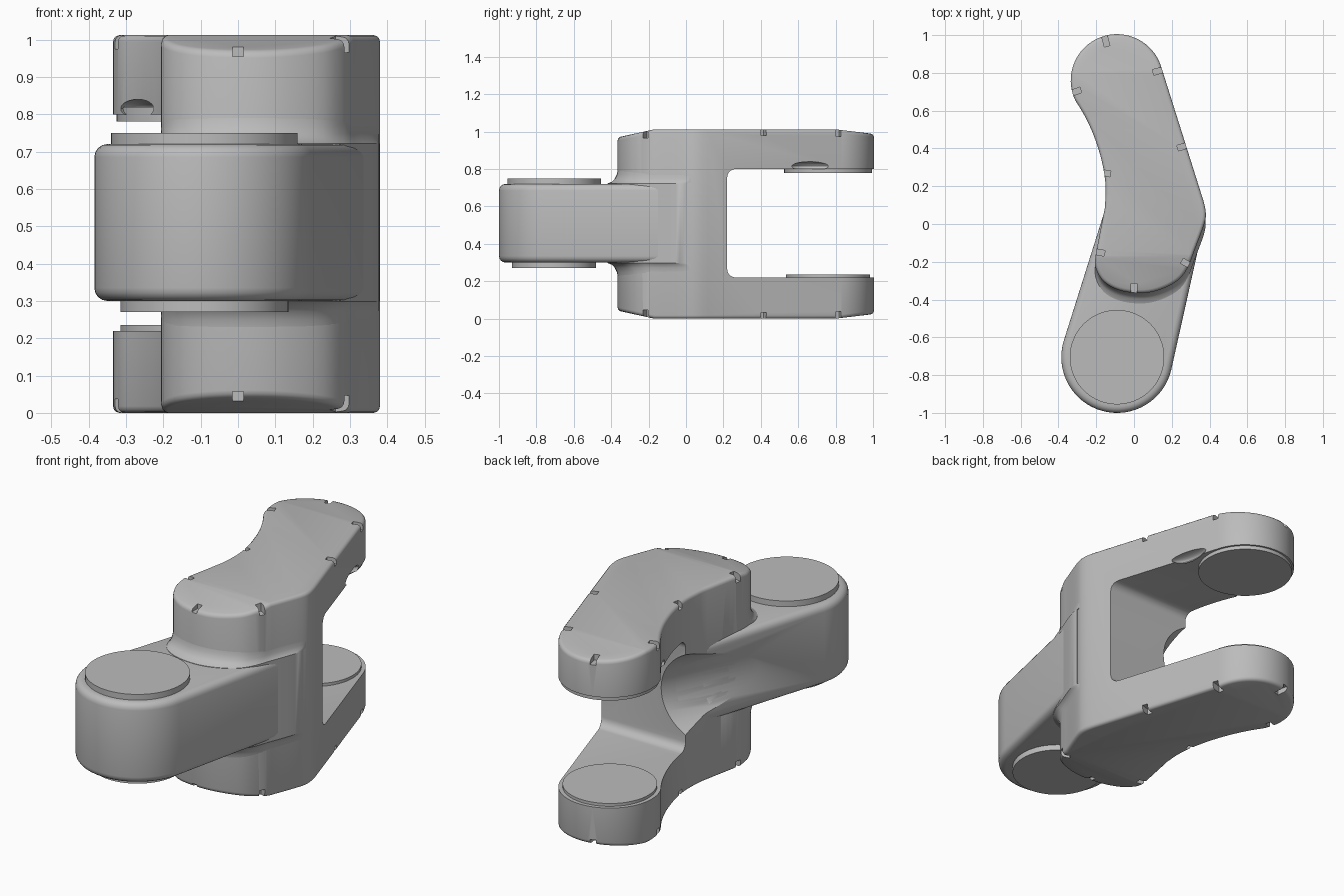
import bpy, bmesh
from math import sin, cos, radians, pi
from mathutils import Vector, Matrix

if "Cube" in bpy.data.objects:
    bpy.data.objects.remove(bpy.data.objects["Cube"], do_unlink=True)

grey = bpy.data.materials.new("plain_grey")
GREY = (0.5, 0.5, 0.5, 1)
grey.diffuse_color = GREY
grey.use_nodes = True
grey.node_tree.nodes["Principled BSDF"].inputs["Base Color"].default_value = GREY

TOP = 1.012
MID = TOP / 2
PIVOT_BACK = (-0.09, 0.76)
PIVOT_FRONT = (-0.09, -0.705)


def arc(centre, r, a0, a1, n):
    step = (a1 - a0) / n
    return [(centre[0] + r * cos(radians(a0 + i * step)),
             centre[1] + r * sin(radians(a0 + i * step))) for i in range(n + 1)]


def smooth_path(pts, n=4):
    """Catmull-Rom curve through the points."""
    p = [Vector(q) for q in [pts[0]] + pts + [pts[-1]]]
    out = []
    for a, b, c, d in zip(p, p[1:], p[2:], p[3:]):
        for i in range(n):
            t = i / n
            out.append(tuple(0.5 * (2 * b + (c - a) * t + (2 * a - 5 * b + 4 * c - d) * t ** 2
                                    + (3 * b - a - 3 * c + d) * t ** 3)))
    return out + [tuple(pts[-1])]


def to_object(name, bm):
    bmesh.ops.recalc_face_normals(bm, faces=bm.faces[:])
    me = bpy.data.meshes.new(name)
    bm.to_mesh(me)
    bm.free()
    me.materials.append(grey)
    ob = bpy.data.objects.new(name, me)
    bpy.context.collection.objects.link(ob)
    return ob


def loft(rings):
    """Closed solid through rings of 3D points."""
    bm = bmesh.new()
    rows = [[bm.verts.new(p) for p in ring] for ring in rings]
    n = len(rows[0])
    for lo, hi in zip(rows, rows[1:]):
        for i in range(n):
            j = (i + 1) % n
            bm.faces.new((lo[i], lo[j], hi[j], hi[i]))
    bm.faces.new(rows[0][::-1])
    bm.faces.new(rows[-1])
    return bm


def prism(outline, z0, z1):
    return loft([[(x, y, z) for x, y in outline] for z in (z0, z1)])


def bevel(ob, width, segments=3):
    m = ob.modifiers.new("Bevel", "BEVEL")
    m.width, m.segments = width, segments
    m.limit_method, m.angle_limit = "ANGLE", radians(40)
    m.use_clamp_overlap = False


def cut(ob, cutter):
    cutter.hide_render = True
    m = ob.modifiers.new("Cut", "BOOLEAN")
    m.operation, m.solver, m.object = "DIFFERENCE", "EXACT", cutter


def finish(ob):
    """Bake the modifiers and shade smooth with sharp edges kept."""
    bpy.context.view_layer.update()
    dg = bpy.context.evaluated_depsgraph_get()
    me = bpy.data.meshes.new_from_object(ob.evaluated_get(dg))
    ob.modifiers.clear()
    ob.data = me
    bpy.ops.object.select_all(action="DESELECT")
    ob.select_set(True)
    bpy.context.view_layer.objects.active = ob
    bpy.ops.object.shade_smooth_by_angle(angle=radians(32))


# Outlines seen from above
nose = smooth_path([(-0.155, 0.08), (-0.185, -0.07), (-0.205, -0.18), (-0.2, -0.24),
                    (-0.16, -0.305), (-0.08, -0.35), (0.03, -0.366), (0.13, -0.35),
                    (0.23, -0.3), (0.285, -0.23), (0.32, -0.14), (0.372, 0.0),
                    (0.38, 0.06), (0.37, 0.115)])
waist = smooth_path([(-0.312, 0.656), (-0.26, 0.57), (-0.21, 0.46), (-0.17, 0.33),
                     (-0.15, 0.2), (-0.155, 0.08)])
fork_outline = arc(PIVOT_BACK, 0.245, 17, 205, 32) + waist[1:-1] + nose
tongue_outline = arc(PIVOT_FRONT, 0.295, 163, 347, 32) + [
    (0.376, 0.03), (0.3, 0.15), (-0.13, 0.15), (-0.152, 0.08)]

# Fork body, with sloped ends on top and bottom
bm = prism(fork_outline, 0, TOP)
for side in (1, -1):
    for y, ny in ((-0.17, -0.22), (0.8, 0.12)):
        hit = bmesh.ops.bisect_plane(
            bm, geom=bm.verts[:] + bm.edges[:] + bm.faces[:], dist=1e-5,
            plane_co=(0, y, MID + side * MID), plane_no=(0, ny, side), clear_outer=True)
        edges = [e for e in hit["geom_cut"] if isinstance(e, bmesh.types.BMEdge)]
        bmesh.ops.holes_fill(bm, edges=edges, sides=0)
fork = to_object("fork_body", bm)
bevel(fork, 0.018)

# Tongue carrying the front joint
tongue = to_object("front_tongue", prism(tongue_outline, 0.3, 0.72))
bevel(tongue, 0.035, 4)

# Curved fillet where the column meets the tongue
flare_steps = [(0.23, 0), (0.25, 0.004), (0.272, 0.015), (0.288, 0.03), (0.298, 0.055)]
flare_steps += [(2 * 0.51 - z, d) for z, d in reversed(flare_steps)]
flare = to_object("column_fillet", loft(
    [[(x * 0.995, y - d, z) for x, y in nose[:-4]] for z, d in flare_steps]))

# Gap between the fork arms
bm = bmesh.new()
bmesh.ops.create_cube(bm, size=1, matrix=Matrix.Translation((0, 0.82, 0.51))
                      @ Matrix.Diagonal((2, 1.2, 0.58, 1)))
bmesh.ops.bevel(bm, geom=[e for e in bm.edges if all(v.co.y < 0.5 for v in e.verts)
                          and abs(e.verts[0].co.z - e.verts[1].co.z) < 0.1],
                offset=0.045, segments=5, profile=0.5, affect="EDGES")
gap = to_object("gap_cutter", bm)

# Rounded scoop in the side of the column
axis = Vector((0.19, 0.36, 0)).normalized()
bm = bmesh.new()
bmesh.ops.create_cone(
    bm, cap_ends=True, segments=64, radius1=0.24, radius2=0.24, depth=1.6,
    matrix=Matrix.Translation((-0.222, 0.332, 0.51))
    @ axis.to_track_quat("Z", "Y").to_matrix().to_4x4())
scoop = to_object("scoop_cutter", bm)

# Small edge notches, top and bottom
bm = bmesh.new()
for x, y, turn, floor in ((-0.15, 0.97, 105, 0.965), (0.13, 0.81, 15, 0.975),
                          (-0.31, 0.7, 200, 0.975), (0.26, 0.41, 17, 0.98),
                          (-0.155, 0.27, 170, 0.98), (-0.185, -0.15, 170, 0.975),
                          (0.28, -0.21, -30, 0.965), (0, -0.345, -90, 0.955)):
    for z in (floor + 0.05, TOP - floor - 0.05):
        bmesh.ops.create_cube(bm, size=1, matrix=Matrix.Translation((x, y, z))
                              @ Matrix.Rotation(radians(turn), 4, "Z")
                              @ Matrix.Diagonal((0.06, 0.03, 0.1, 1)))
notches = to_object("notch_cutter", bm)

# Shallow reliefs beside the upper rear joint
bm = bmesh.new()
for x, y in ((0.21, 0.68), (-0.27, 0.58)):
    bmesh.ops.create_uvsphere(bm, u_segments=24, v_segments=12, radius=1,
                              matrix=Matrix.Translation((x, y, 0.815))
                              @ Matrix.Diagonal((0.06, 0.12, 0.025, 1)))
reliefs = to_object("relief_cutter", bm)

for cutter in (gap, scoop, notches, reliefs):
    cut(fork, cutter)
cut(tongue, scoop)
cut(flare, scoop)
for ob in (fork, tongue, flare):
    finish(ob)
for cutter in (gap, scoop, notches, reliefs):
    bpy.data.objects.remove(cutter, do_unlink=True)

# Round joint faces
for name, pivot, r, z0, z1 in (("front_upper_disc", PIVOT_FRONT, 0.25, 0.7, 0.75),
                               ("front_lower_disc", PIVOT_FRONT, 0.225, 0.27, 0.32),
                               ("rear_upper_disc", PIVOT_BACK, 0.235, 0.78, 0.82),
                               ("rear_lower_disc", PIVOT_BACK, 0.225, 0.2, 0.235)):
    finish(to_object(name, prism(arc(pivot, r, 0, 354.375, 63), z0, z1)))
